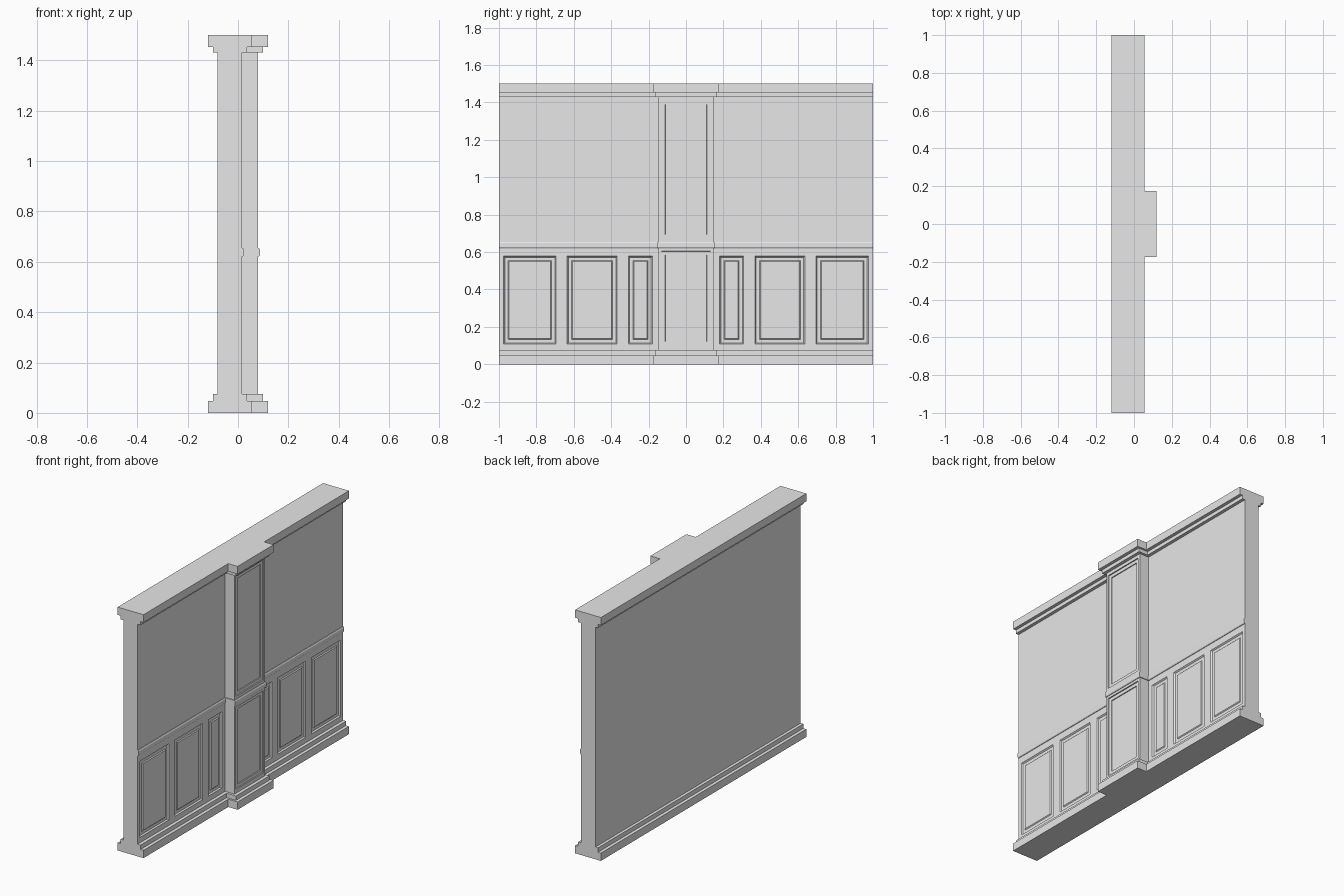
import bpy
import bmesh

cube = bpy.data.objects.get("Cube")
if cube:
    bpy.data.objects.remove(cube, do_unlink=True)

# One plain grey for the whole wall
grey = bpy.data.materials.new("plain_grey")
grey.use_nodes = True
grey.diffuse_color = (0.8, 0.8, 0.8, 1)
grey.node_tree.nodes["Principled BSDF"].inputs["Base Color"].default_value = (0.8, 0.8, 0.8, 1)


def finish(bm, name):
    bmesh.ops.recalc_face_normals(bm, faces=bm.faces[:])
    mesh = bpy.data.meshes.new(name)
    bm.to_mesh(mesh)
    bm.free()
    mesh.materials.append(grey)
    obj = bpy.data.objects.new(name, mesh)
    bpy.context.collection.objects.link(obj)
    return obj


def box(name, x0, x1, half_y, z0, z1):
    bm = bmesh.new()
    bmesh.ops.create_cube(bm, size=1)
    for v in bm.verts:
        v.co = (x1 if v.co.x > 0 else x0,
                half_y if v.co.y > 0 else -half_y,
                z1 if v.co.z > 0 else z0)
    return finish(bm, name)


def extrusion(name, profile, half_y):
    """Extrude an x-z outline along y."""
    bm = bmesh.new()
    face = bm.faces.new([bm.verts.new((x, -half_y, z)) for x, z in profile])
    new = bmesh.ops.extrude_face_region(bm, geom=[face])["geom"]
    moved = [v for v in new if isinstance(v, bmesh.types.BMVert)]
    bmesh.ops.translate(bm, verts=moved, vec=(0, 2 * half_y, 0))
    return finish(bm, name)


def panelled_block(name, back, front, half_y, z0, z1, columns, rows, steps):
    """Solid slab whose front face carries a recessed panel at each column and row."""
    ys = sorted({-half_y, half_y, *[y for c in columns for y in c]})
    zs = sorted({z0, z1, *[z for r in rows for z in r]})
    bm = bmesh.new()
    grid = [[bm.verts.new((front, y, z)) for z in zs] for y in ys]
    panels = []
    for i in range(len(ys) - 1):
        for j in range(len(zs) - 1):
            face = bm.faces.new((grid[i][j], grid[i + 1][j],
                                 grid[i + 1][j + 1], grid[i][j + 1]))
            if (ys[i], ys[i + 1]) in columns and (zs[j], zs[j + 1]) in rows:
                panels.append(face)
    # Close the sides and the back
    rim = [e for e in bm.edges if e.is_boundary]
    new = bmesh.ops.extrude_edge_only(bm, edges=rim)["geom"]
    for v in new:
        if isinstance(v, bmesh.types.BMVert):
            v.co.x = back
    bmesh.ops.edgeloop_fill(bm, edges=[e for e in bm.edges if e.is_boundary])
    # Mouldings inside each panel
    for width, depth in steps:
        bmesh.ops.inset_individual(bm, faces=panels, thickness=width,
                                   depth=depth, use_even_offset=True)
    return finish(bm, name)


BACK, WALL, PILASTER = -0.082, 0.016, 0.08

# Wall with a row of six wainscot panels, mirrored about the middle
right_side = [(-0.975, -0.695), (-0.635, -0.368), (-0.308, -0.18)]
columns = right_side + [(-b, -a) for a, b in right_side]
panelled_block("wall", BACK, WALL, 1.0, 0.03, 1.47, columns, [(0.108, 0.578)],
               [(0.006, -0.008), (0.018, 0.0), (0.005, 0.005)])

# Central pilaster with a tall and a short panel
panelled_block("pilaster", 0.0, PILASTER, 0.148, 0.03, 1.47, [(-0.132, 0.132)],
               [(0.1, 0.605), (0.672, 1.41)],
               [(0.001, -0.006), (0.02, 0.0), (0.001, -0.005)])

# Stepped base and crown, wrapped around wall and pilaster
for part, z0, z1, out, width in [("base_plinth", 0, 0.048, 0.04, 0.175),
                                 ("base_step", 0.04, 0.075, 0.02, 0.163),
                                 ("crown_step", 1.43, 1.46, 0.02, 0.163),
                                 ("crown_cap", 1.452, 1.5, 0.04, 0.175)]:
    box("wall_" + part, BACK - out + 0.002, WALL + out, 1.0, z0, z1)
    box("pilaster_" + part, 0.0, PILASTER + out, width, z0, z1)

# Softly rounded chair rail
for name, face, half in [("wall_chair_rail", WALL, 1.0),
                         ("pilaster_chair_rail", PILASTER, 0.153)]:
    bulge = face + 0.007
    extrusion(name, [(0.0, 0.62), (face + 0.003, 0.62), (bulge, 0.626),
                     (bulge, 0.648), (face + 0.003, 0.655), (0.0, 0.655)], half)
